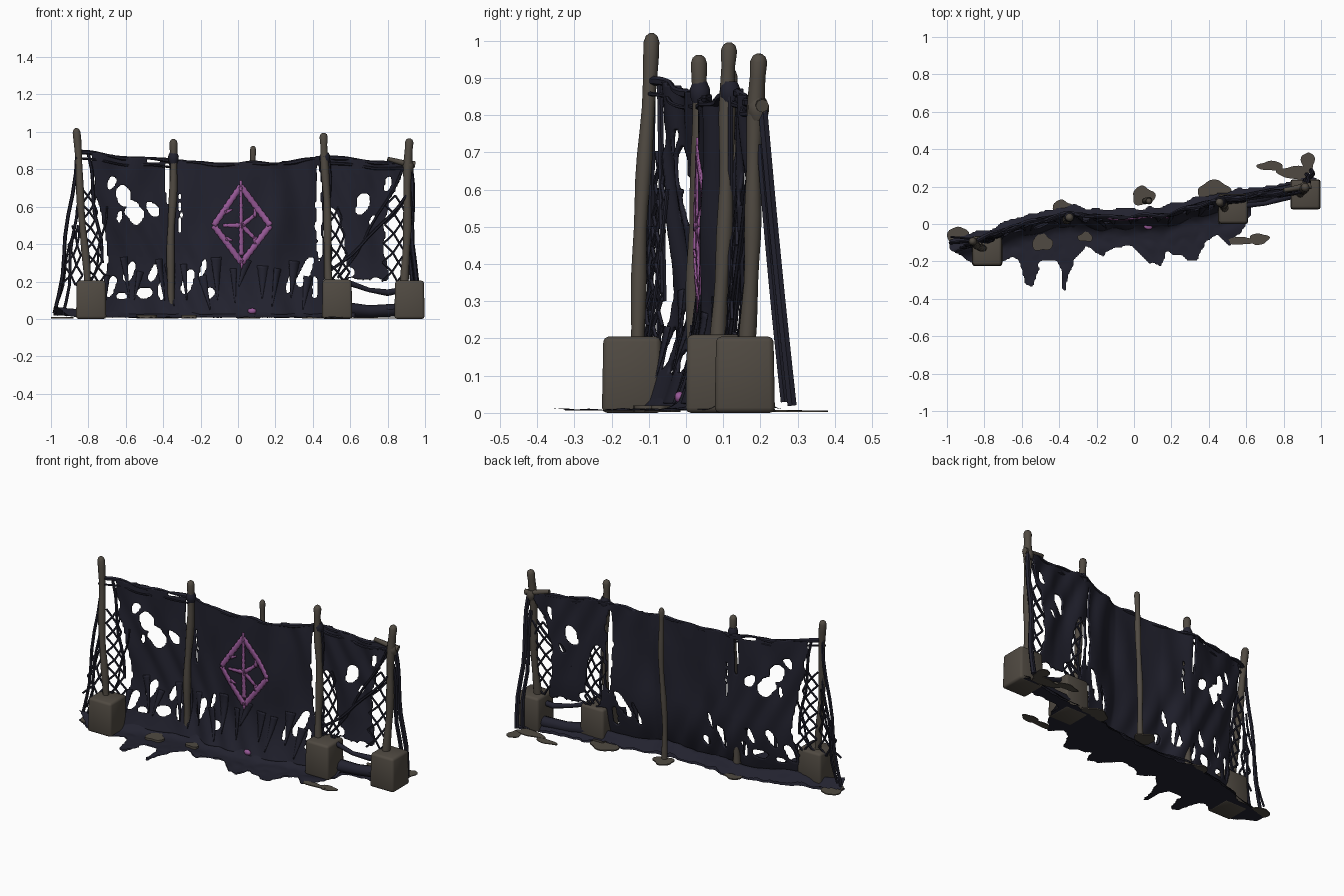
import bpy, bmesh, math, random
from mathutils import Vector, noise

if "Cube" in bpy.data.objects:
    bpy.data.objects.remove(bpy.data.objects["Cube"])
random.seed(4)

def mat(name, col):
    m = bpy.data.materials.new(name)
    m.diffuse_color = (*col, 1)
    m.use_nodes = True
    m.node_tree.nodes["Principled BSDF"].inputs["Base Color"].default_value = m.diffuse_color
    return m

WOOD = mat("weathered_brown", (0.08, 0.068, 0.054))
CLOTH = mat("dark_navy_cloth", (0.016, 0.016, 0.028))
PURPLE = mat("purple_paint", (0.31, 0.1, 0.31))

def lerp(tab, x):
    """piecewise linear lookup"""
    if x <= tab[0][0]:
        return tab[0][1]
    for (a, p), (b, q) in zip(tab, tab[1:]):
        if x <= b:
            return p + (q - p) * (x - a) / (b - a)
    return tab[-1][1]

def finish(bm, name, material, thick=0, angle=50):
    me = bpy.data.meshes.new(name)
    bm.to_mesh(me)
    bm.free()
    ob = bpy.data.objects.new(name, me)
    bpy.context.collection.objects.link(ob)
    me.materials.append(material)
    for p in me.polygons:
        p.use_smooth = True
    bpy.context.view_layer.objects.active = ob
    ob.select_set(True)
    bpy.ops.object.shade_smooth_by_angle(angle=math.radians(angle))
    ob.select_set(False)
    if thick:
        s = ob.modifiers.new("thickness", 'SOLIDIFY')
        s.thickness, s.offset = thick, 0
    return ob

def tubes(name, lines, material, n=6):
    """each line is (points, radii); one mesh for all of them"""
    bm = bmesh.new()
    for pts, rad in lines:
        pts = [Vector(p) for p in pts]
        if not isinstance(rad, (list, tuple)):
            rad = [rad] * len(pts)
        rings = []
        for i, p in enumerate(pts):
            d = (pts[min(i + 1, len(pts) - 1)] - pts[max(i - 1, 0)]).normalized()
            a = d.cross(Vector((0, 1, 0.01))).normalized()
            b = d.cross(a)
            rings.append([bm.verts.new(p + rad[i] * (a * math.cos(t) + b * math.sin(t)))
                          for t in (2 * math.pi * k / n for k in range(n))])
        for r, s in zip(rings, rings[1:]):
            for k in range(n):
                bm.faces.new((r[k], r[(k + 1) % n], s[(k + 1) % n], s[k]))
        bm.faces.new(rings[0])
        bm.faces.new(rings[-1])
    bmesh.ops.recalc_face_normals(bm, faces=bm.faces)
    return finish(bm, name, material)

def sheet(name, u0, u1, v0, v1, step, keep, place, thick):
    """grid trimmed by keep(u, v), torn edges smoothed, then put in space"""
    bm = bmesh.new()
    nu, nv = int((u1 - u0) / step), int((v1 - v0) / step)
    g = [[bm.verts.new((u0 + i * step, 0, v0 + j * step)) for j in range(nv + 1)] for i in range(nu + 1)]
    for i in range(nu):
        for j in range(nv):
            if keep(u0 + (i + .5) * step, v0 + (j + .5) * step):
                bm.faces.new((g[i][j], g[i + 1][j], g[i + 1][j + 1], g[i][j + 1]))
    bmesh.ops.delete(bm, geom=[v for v in bm.verts if not v.link_faces], context='VERTS')
    for _ in range(3):
        bmesh.ops.smooth_vert(bm, verts=[v for v in bm.verts if v.is_boundary], factor=0.5,
                              use_axis_x=True, use_axis_y=True, use_axis_z=True)
    for v in bm.verts:
        v.co = place(v.co.x, v.co.z)
    return finish(bm, name, CLOTH, thick)

# fence line seen from above, and the folded cloth surface
LINE = [(-1, -.13), (-.86, -.09), (-.6, 0), (-.35, .055), (-.15, .035), (.18, .05), (.46, .135), (.7, .16), (.92, .2)]
TOP = [(-.88, .91), (-.6, .87), (-.35, .86), (-.15, .835), (.08, .84), (.3, .845), (.46, .88), (.7, .85), (.92, .84)]
def cloth_y(x, z):
    fold = .006 * math.sin(34 * x + 9 * z + 3 * math.sin(5 * z + 4 * x)) + .012 * noise.noise((x * 9, 1, z * 3))
    flare = .07 * max(0, 1 - z / .35) ** 2
    return lerp(LINE, x) + fold - flare
def on_cloth(x, z, off=0):
    return Vector((x, cloth_y(x, z) - off, z))

# torn main cloth: holes are x, z, half width, half height, tilt
HOLES = [(-.675, .73, .018, .035, .3), (-.61, .66, .035, .055, -.3), (-.555, .57, .04, .065, -.3), (-.63, .55, .012, .03, .3),
         (-.455, .59, .027, .045, -.5), (-.45, .85, .04, .013, 0), (-.68, .17, .022, .055, .3), (-.58, .25, .02, .06, .4),
         (-.5, .14, .045, .025, 0), (-.45, .25, .016, .05, .4), (-.41, .15, .015, .05, 0), (-.27, .2, .028, .07, .3),
         (-.19, .27, .012, .05, .3), (-.15, .14, .02, .025, 0), (-.62, .12, .03, .02, 0), (.28, .2, .012, .07, .3),
         (.36, .25, .024, .08, .4), (.41, .17, .014, .06, 0), (.432, .57, .013, .27, 0), (.515, .4, .05, .19, -.1),
         (.665, .62, .033, .055, .3), (.58, .25, .04, .03, 0), (.72, .53, .01, .025, .4), (-.38, .72, .01, .12, 0),
         (-.31, .55, .004, .15, 0), (.8, .72, .014, .04, .3)]
LEFT = [(.05, -.74), (.3, -.7), (.45, -.71), (.7, -.77), (.92, -.79)]
RIGHT = [(.2, .82), (.35, .79), (.5, .78), (.65, .82), (.75, .87), (.86, .92)]
def keep_cloth(x, z):
    w = .016 * noise.noise((x * 17, z * 17, 3))
    if x < lerp(LEFT, z) + w or x > lerp(RIGHT, z) + w or z > lerp(TOP, x):
        return False
    if x > .46 and z < .2 + 3 * abs(w):
        return False
    for hx, hz, a, b, t in HOLES:
        c, s = math.cos(t), math.sin(t)
        dx, dz = x - hx + w * .7, z - hz + w
        if ((dx * c - dz * s) / a) ** 2 + ((dx * s + dz * c) / b) ** 2 < 1:
            return False
    return True
sheet("hanging_cloth", -.82, .93, .02, .93, .009, keep_cloth, on_cloth, .01)

# cloth spread over the ground, with ragged front edge
FRONT = [(-1, -.14), (-.93, -.17), (-.85, -.22), (-.62, -.19), (-.58, -.33), (-.54, -.34), (-.51, -.21), (-.41, -.2),
         (-.385, -.37), (-.365, -.36), (-.33, -.19), (-.25, -.13), (-.17, -.17), (-.1, -.13), (0, -.13), (.08, -.22),
         (.14, -.23), (.17, -.15), (.25, -.17), (.29, -.2), (.34, -.2), (.38, -.1), (.45, -.06), (.5, -.11), (.56, -.05),
         (.62, .05), (.65, .12), (1, .17)]
def keep_ground(x, y):
    w = .025 * noise.noise((x * 14, y * 14, 8))
    return lerp(FRONT, x + w) + w < y < lerp(LINE, x) + .045 + w
def place_ground(x, y):
    d = y - lerp(LINE, x) + .02
    return Vector((x, y, .006 + .06 * math.exp(-(d / .045) ** 2) * (.85 + .15 * math.sin(x * 17))
                   + .01 * abs(noise.noise((x * 12, y * 12, 0)))))
sheet("ground_cloth", -.99, .98, -.38, .3, .01, keep_ground, place_ground, 0)
sheet("ground_cloth_underside", -.99, .98, -.38, .3, .01, keep_ground, lambda x, y: Vector((x, y, .002)), 0)

# low loose strip between the right hand blocks
tubes("low_drapes", [([(.6, .1, .19), (.7, .11, .155), (.8, .14, .14), (.9, .16, .16)], [.015, .012, .018, .014]),
                     ([(.58, .12, .05), (.7, .15, .04), (.9, .19, .05)], [.04, .033, .035])], CLOTH, 8)

# posts: bottom, top, radius, knot height, knot material
POSTS = [((-.8, -.137, .1), (-.867, -.095, 1.02), .021, 0, None), ((-.365, .02, .04), (-.343, .035, .962), .022, .865, CLOTH),
         ((.055, .125, .01), (.085, .125, .925), .017, 0, None), ((.49, .085, .1), (.46, .12, .995), .022, .865, CLOTH),
         ((.89, .16, .1), (.915, .197, .965), .023, .82, WOOD)]
for i, (a, b, r, kz, km) in enumerate(POSTS):
    a, b = Vector(a), Vector(b)
    ts = [k / 14 for k in range(14)] + [.975, .992, 1]
    pts = [a.lerp(b, t) + Vector((.004 * math.sin(9 * t + i), .004 * math.cos(7 * t + i), 0)) for t in ts]
    rad = [r * (.92 + .1 * math.sin(5 * k + i)) for k in range(14)] + [r, r * .75, r * .3]
    tubes("post_%d" % (i + 1), [(pts, rad)], WOOD, 12)
    if km:
        p = a.lerp(b, (kz - a.z) / (b.z - a.z))
        tubes("post_knot_%d" % (i + 1), [([p + Vector((0, .004, h)) for h in (-.035, -.015, .005, .025)],
                                          [r * .9, r * 1.25, r * 1.3, r * .9])], km, 10)
tubes("right_crossbar", [([(.8, .18, .855), (.88, .195, .835), (.945, .205, .825)], [.012, .015, .018])], WOOD, 8)

# square footing blocks
for i, (x, y, h) in enumerate([(-.785, -.145, .205), (.53, .08, .21), (.917, .158, .205)]):
    bm = bmesh.new()
    bmesh.ops.create_cube(bm, size=1)
    for v in bm.verts:
        s = .154 if v.co.z > 0 else .162
        v.co = (x + v.co.x * s, y + v.co.y * s, (v.co.z + .5) * h)
    bmesh.ops.bevel(bm, geom=bm.edges[:], offset=.014, segments=2, affect='EDGES', profile=.5)
    finish(bm, "footing_block_%d" % (i + 1), WOOD)

# flat mud patches: x, y, half sizes, top height
for i, (x, y, a, b, h) in enumerate([(-.94, -.08, .055, .07, .009), (-.38, .07, .055, .06, .01), (.05, .15, .06, .05, .01),
                                     (.43, .18, .09, .05, .01), (.73, .31, .07, .025, .007), (.86, .275, .09, .035, .008),
                                     (.93, .33, .035, .055, .007), (.67, -.08, .05, .03, .007), (.58, -.09, .08, .02, .008),
                                     (-.49, -.1, .055, .045, .02), (-.26, -.07, .04, .025, .02)]):
    bm = bmesh.new()
    ring = []
    for k in range(28):
        t = k * math.tau / 28
        q = 1 + .12 * math.sin(3 * t + i) + .06 * math.sin(5 * t)
        ring.append(bm.verts.new((x + a * q * math.cos(t), y + b * q * math.sin(t), h)))
    f = bm.faces.new(ring)
    ext = bmesh.ops.extrude_face_region(bm, geom=[f])["geom"]
    for v in (e for e in ext if isinstance(e, bmesh.types.BMVert)):
        v.co.z = .003
    bmesh.ops.recalc_face_normals(bm, faces=bm.faces)
    finish(bm, "mud_patch_%d" % (i + 1), WOOD)

# ropes: twisted top hem, side guys and slack threads
def along(x0, x1, dz, off, n=50):
    return [Vector((x, lerp(LINE, x) - off + .008 * math.sin(31 * x), lerp(TOP, x) + dz + .004 * math.sin(23 * x)))
            for x in (x0 + (x1 - x0) * k / n for k in range(n + 1))]
ropes = [(along(-.87, .92, -.01, 0), [.01 + .003 * math.sin(k) for k in range(51)]),
         (along(-.87, -.35, -.045, .01), .006), (along(.46, .92, -.04, .01), .008)]
for a, b, r in [((-.86, -.09, .9), (-.975, -.1, .03), .01), ((-.85, -.1, .72), (-.93, -.13, .02), .008),
                ((-.86, -.08, .6), (-.97, -.07, .06), .006),
                ((.92, .205, .83), (.955, .285, .02), .014), ((.91, .2, .72), (.93, .265, .03), .012),
                ((.9, .17, .66), (.5, .12, .26), .008), ((.88, .18, .8), (.54, .13, .22), .007),
                ((-.8, -.07, .88), (-.72, -.06, .3), .009), ((.485, .12, .85), (.49, .12, .22), .008),
                ((-.7, -.05, .6), (-.78, -.1, .2), .006)]:
    a, b = Vector(a), Vector(b)
    ropes.append(([a.lerp(b, k / 8) + Vector((.008 * math.sin(k * 1.3), 0, -.025 * math.sin(math.pi * k / 8)))
                   for k in range(9)], r))
tubes("ropes", ropes, CLOTH)

# diamond mesh nets: left and right x at bottom, then top, z range, cells
def net(name, bl, br, tl, tr, z0, z1, nu, nv):
    def node(i, j):
        v = j / nv
        x = (bl + (br - bl) * i / nu) * (1 - v) + (tl + (tr - tl) * i / nu) * v
        return Vector((x + .008 * math.sin(i * 5 + j * 3), lerp(LINE, x) - .03 * (1 - v), z0 + (z1 - z0) * v))
    lines = [([node(i, j), node(i + s, j + 1)], .0062) for j in range(nv) for i in range(nu + 1) for s in (-1, 1)
             if (i + j) % 2 == 0 and 0 <= i + s <= nu]
    tubes(name, lines, CLOTH, 5)
net("left_inner_net", -.81, -.7, -.83, -.76, .19, .7, 3, 12)
net("left_outer_net", -.95, -.82, -.88, -.845, .18, .5, 3, 6)
net("middle_right_net", .49, .61, .48, .56, .2, .6, 3, 8)
net("far_right_net", .77, .9, .8, .91, .2, .66, 3, 9)

# ribbons that follow the cloth
def ribbons(name, segs, material, off, thick, rough):
    bm = bmesh.new()
    for x0, z0, x1, z1, w0, w1 in segs:
        L = math.hypot(x1 - x0, z1 - z0)
        nx, nz = -(z1 - z0) / L, (x1 - x0) / L
        prev = None
        n = max(3, int(L / .012))
        for k in range(n + 1):
            t = k / n
            w = (w0 + (w1 - w0) * t) * (1 + rough * math.sin(k * 2.4)) / 2
            x, z = x0 + (x1 - x0) * t, z0 + (z1 - z0) * t
            cur = [bm.verts.new(on_cloth(x + nx * w * s, z + nz * w * s, off)) for s in (-1, 0, 1)]
            if prev:
                for q in (0, 1):
                    bm.faces.new((prev[q], cur[q], cur[q + 1], prev[q + 1]))
            prev = cur
    bmesh.ops.recalc_face_normals(bm, faces=bm.faces)
    return finish(bm, name, material, thick)

# painted diamond emblem
T, B, L, R = (.015, .71), (.02, .3), (-.13, .5), (.172, .5)
seg = [(*p, *q, .03, .03) for p, q in ((T, L), (L, B), (B, R), (R, T))]
seg += [(.015, .74, .018, .34, .012, .024), (-.08, .5, .02, .5, .014, .026), (.02, .5, .09, .555, .026, .016),
        (.02, .5, .09, .43, .026, .016), (-.07, .57, -.03, .585, .022, .008), (-.065, .43, -.03, .42, .022, .008),
        (.09, .44, .09, .4, .022, .014), (.09, .545, .09, .59, .018, .012), (.02, .31, .02, .27, .022, .006)]
ribbons("painted_emblem", seg, PURPLE, .009, .006, .2)

# pointed tatters lying over the lower cloth
tat = []
for k in range(14):
    x = -.69 + 1.08 * k / 13 + random.uniform(-.02, .02)
    z = random.uniform(.22, .34)
    tat.append((x, z, x + random.uniform(-.05, .05), max(.05, z - random.uniform(.14, .24)), random.uniform(.03, .06), .004))
ribbons("cloth_tatters", tat, CLOTH, .008, .004, .05)

# small purple lump on the ground
bm = bmesh.new()
bmesh.ops.create_icosphere(bm, subdivisions=2, radius=1)
for v in bm.verts:
    v.co = Vector((.075 + v.co.x * .024, .004 + v.co.y * .014, .042 + v.co.z * .016))
    v.co.y = cloth_y(v.co.x, .042) - .008 + (v.co.y - .004)
finish(bm, "purple_lump", PURPLE)
